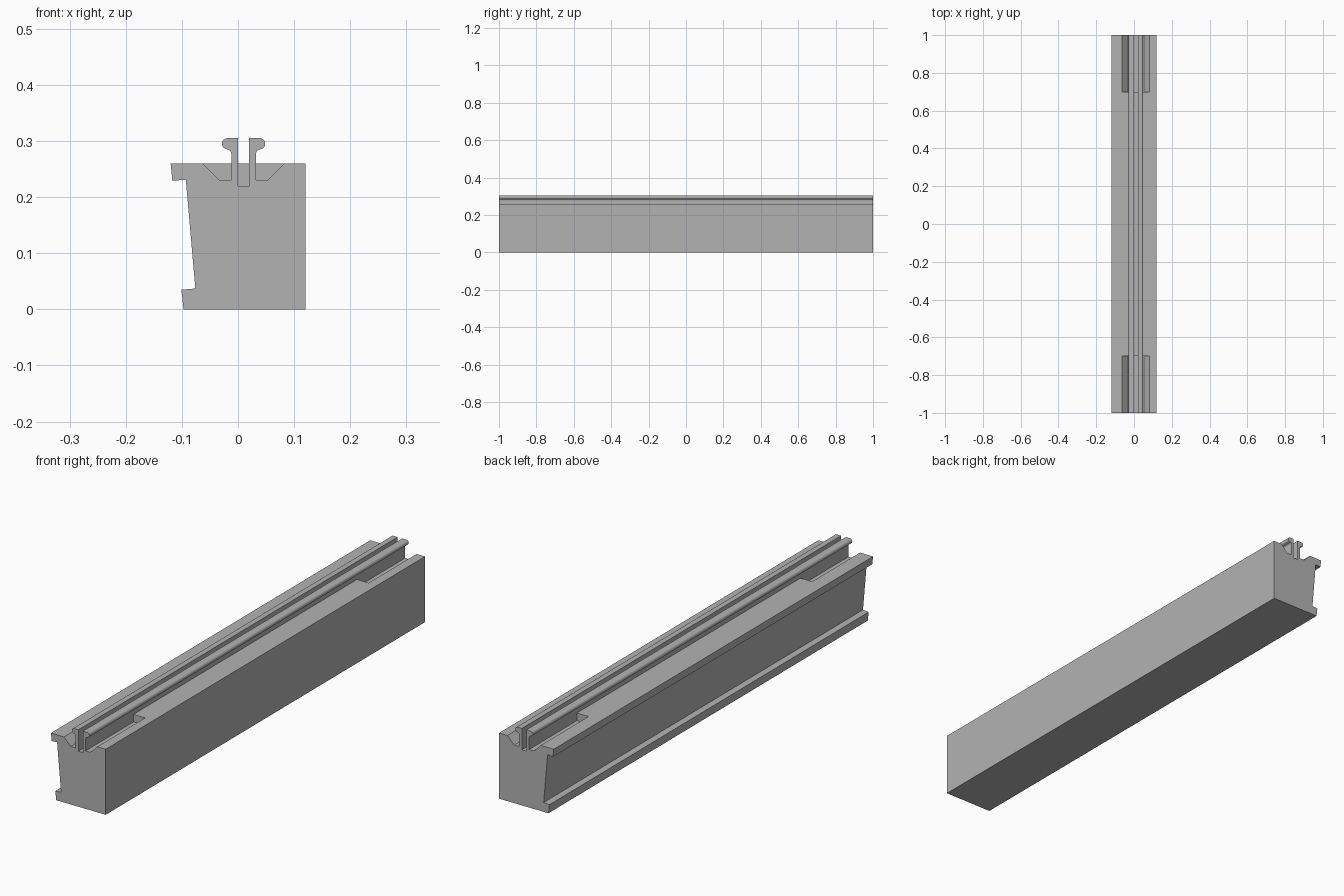
import bpy, bmesh, math

if "Cube" in bpy.data.objects:
    bpy.data.objects.remove(bpy.data.objects["Cube"])

HALF = 1.0      # half length of the beam
POCKET = 0.7    # end pockets run from here to the beam end
MID = 0.01      # centre line of the twin rails


def prism(bm, profile, y0, y1):
    """Extrude a closed x-z profile from y0 to y1."""
    face = bm.faces.new([bm.verts.new((x, y0, z)) for x, z in profile])
    out = bmesh.ops.extrude_face_region(bm, geom=[face])["geom"]
    verts = [v for v in out if isinstance(v, bmesh.types.BMVert)]
    bmesh.ops.translate(bm, vec=(0, y1 - y0, 0), verts=verts)


def make_object(name, bm):
    bmesh.ops.recalc_face_normals(bm, faces=bm.faces[:])
    mesh = bpy.data.meshes.new(name)
    bm.to_mesh(mesh)
    bm.free()
    obj = bpy.data.objects.new(name, mesh)
    bpy.context.collection.objects.link(obj)
    return obj


def arc(cx, cz, r, a0, a1, n):
    steps = [math.radians(a0 + (a1 - a0) * i / n) for i in range(n + 1)]
    return [(cx + r * math.cos(a), cz + r * math.sin(a)) for a in steps]


def mirror(points):
    return [(2 * MID - x, z) for x, z in reversed(points)]


# Left rail outline: stem, concave fillet, rounded head, inner wall
left_rail = ([(-0.012, 0.26)]
             + arc(-0.020, 0.277, 0.008, 0, 90, 6)
             + arc(-0.0185, 0.295, 0.010, 270, 90, 12)
             + [(0.0, 0.305), (0.0, 0.26)])

# Beam section: hooked left side, flat right side, twin rails on top
section = ([(-0.097, 0), (-0.101, 0.035), (-0.076, 0.037), (-0.093, 0.231),
            (-0.117, 0.229), (-0.12, 0.26)]
           + left_rail + mirror(left_rail)
           + [(0.12, 0.26), (0.12, 0)])
bm = bmesh.new()
prism(bm, section, -HALF, HALF)
beam = make_object("rail_beam", bm)

# End pockets: sloped recess on each side of the rails and a slot between
pocket = [(-0.073, 0.27), (-0.033, 0.23), (-0.012, 0.23), (-0.012, 0.27)]
slot = [(0.0, 0.22), (0.02, 0.22), (0.02, 0.27), (0.0, 0.27)]
bm = bmesh.new()
for side in (-1, 1):
    for shape in (pocket, mirror(pocket), slot):
        prism(bm, shape, side * POCKET, side * (HALF + 0.05))
cutter = make_object("pocket_cutter", bm)
cutter.hide_render = True

mod = beam.modifiers.new("pockets", 'BOOLEAN')
mod.operation = 'DIFFERENCE'
mod.solver = 'EXACT'
mod.object = cutter
bpy.context.view_layer.objects.active = beam
beam.select_set(True)
cutter.select_set(False)
bpy.ops.object.modifier_apply(modifier=mod.name)
bpy.data.objects.remove(cutter)

# Grey finish, smooth only across the rounded rail heads
grey = bpy.data.materials.new("plain grey")
grey.diffuse_color = (0.45, 0.45, 0.45, 1)
grey.use_nodes = True
grey.node_tree.nodes["Principled BSDF"].inputs["Base Color"].default_value = grey.diffuse_color
beam.data.materials.clear()
beam.data.materials.append(grey)
bpy.ops.object.shade_smooth_by_angle(angle=math.radians(30))
